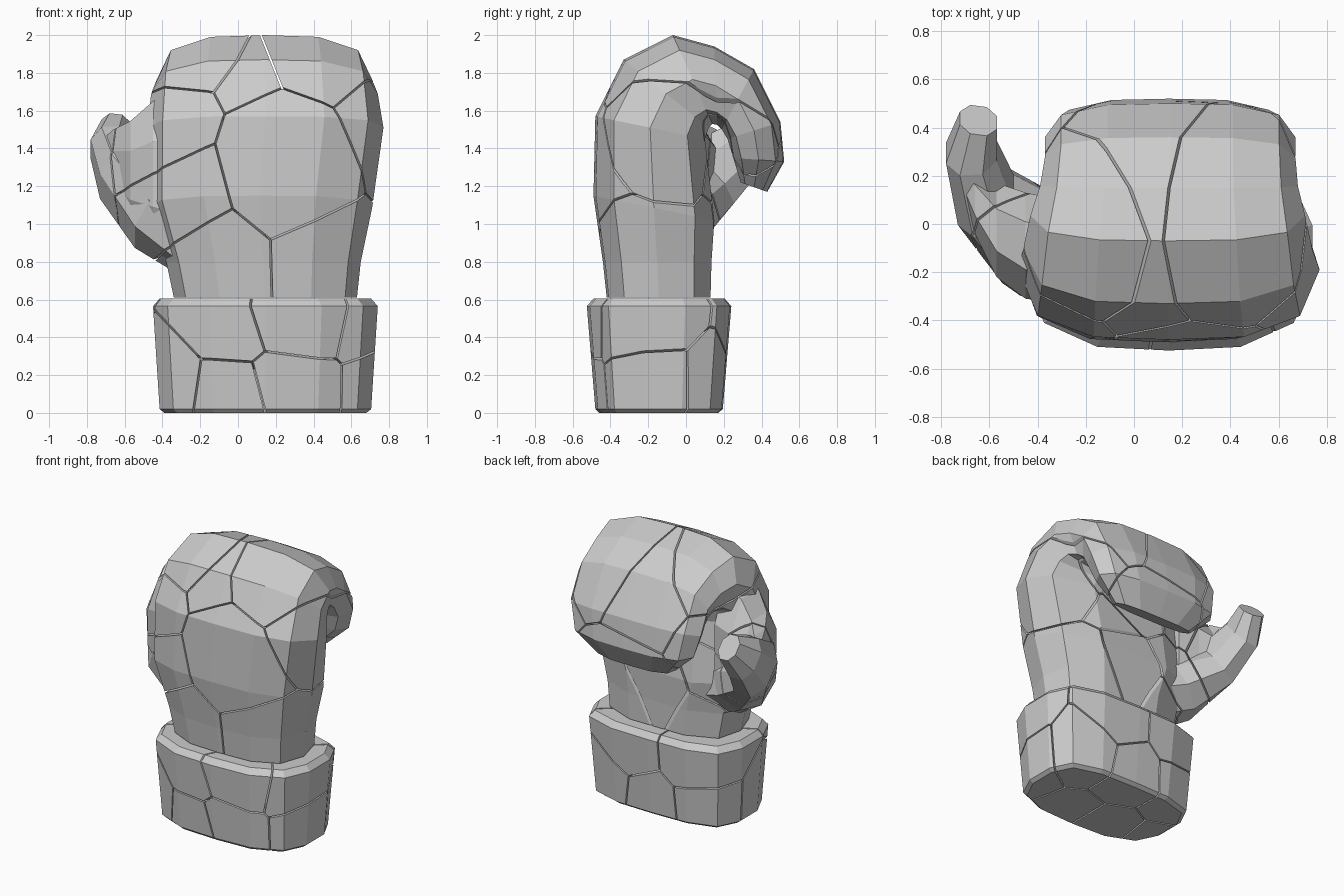
import bpy, bmesh
from mathutils import Vector

if "Cube" in bpy.data.objects:
    bpy.data.objects.remove(bpy.data.objects["Cube"])

GAP = 0.005  # half width of the cracks


def loft(name, rings):
    """Skin a list of closed rings and cap both ends."""
    bm = bmesh.new()
    vs = [[bm.verts.new(p) for p in r] for r in rings]
    n = len(vs[0])
    for a, b in zip(vs, vs[1:]):
        for i in range(n):
            j = (i + 1) % n
            bm.faces.new((a[i], a[j], b[j], b[i]))
    bm.faces.new(vs[0])
    bm.faces.new(vs[-1])
    bmesh.ops.recalc_face_normals(bm, faces=bm.faces[:])
    return to_object(name, bm)


def to_object(name, bm):
    me = bpy.data.meshes.new(name)
    bm.to_mesh(me)
    bm.free()
    ob = bpy.data.objects.new(name, me)
    bpy.context.collection.objects.link(ob)
    return ob


def boolean(target, other, op):
    """Return the evaluated boolean mesh without keeping the modifier."""
    m = target.modifiers.new("bool", 'BOOLEAN')
    m.operation, m.object, m.solver = op, other, 'EXACT'
    dg = bpy.context.evaluated_depsgraph_get()
    me = bpy.data.meshes.new_from_object(target.evaluated_get(dg))
    target.modifiers.remove(m)
    return me


def section(profile, outer, inner, x0, x1):
    """Rounded section: profile holds (side 0..1, depth 0..1), mirrored in x."""
    cx, hw = (x0 + x1) / 2, (x1 - x0) / 2
    full = profile + [(-s, t) for s, t in reversed(profile) if s > 0]
    return [(cx + s * hw, outer[0] + t * (inner[0] - outer[0]),
             outer[1] + t * (inner[1] - outer[1])) for s, t in full]


def fracture(ob, seeds, name):
    """Split an object into convex-cut pieces around the seeds."""
    for k, s in enumerate(seeds):
        s = Vector(s)
        bm = bmesh.new()
        bmesh.ops.create_cube(bm, size=6)
        for q in seeds:
            q = Vector(q)
            d = q - s
            if d.length < 1e-6:
                continue
            d.normalize()
            r = bmesh.ops.bisect_plane(
                bm, geom=bm.verts[:] + bm.edges[:] + bm.faces[:], dist=1e-6,
                plane_co=(s + q) / 2 - d * GAP, plane_no=d, clear_outer=True)
            cut = [e for e in r['geom_cut'] if isinstance(e, bmesh.types.BMEdge)]
            if len(cut) > 2:
                bmesh.ops.edgeloop_fill(bm, edges=cut)
        bmesh.ops.recalc_face_normals(bm, faces=bm.faces[:])
        cell = to_object("cell", bm)
        cell.hide_render = True
        me = boolean(ob, cell, 'INTERSECT')
        bpy.data.objects.remove(cell)
        if len(me.polygons):
            piece = bpy.data.objects.new(f"{name}_{k + 1}", me)
            bpy.context.collection.objects.link(piece)
    bpy.data.objects.remove(ob)


# Hand: wide section swept up the back, over the knuckles and down the fingers
hand_profile = [(0, 0), (.5, .02), (.87, .17), (1, .5), (.9, .84), (.45, 1), (0, 1)]
hand_rings = [
    ((-.42, .612), (.13, .612), -.34, .63),
    ((-.44, .80), (.135, .80), -.38, .65),
    ((-.49, 1.15), (.15, 1.02), -.48, .71),
    ((-.48, 1.57), (.10, 1.45), -.48, .77),
    ((-.33, 1.87), (.12, 1.51), -.46, .74),
    ((-.07, 2.0), (.14, 1.53), -.43, .71),
    ((.15, 1.94), (.165, 1.525), -.39, .68),
    ((.36, 1.82), (.19, 1.50), -.37, .67),
    ((.50, 1.54), (.22, 1.45), -.37, .67),
    ((.52, 1.33), (.25, 1.35), -.33, .62),
    ((.43, 1.17), (.29, 1.22), -.17, .46),
]
hand = loft("hand", [section(hand_profile, *r) for r in hand_rings])

# Thumb: tapering octagonal limb that bends outwards and back
OCT = [(1, .45), (.45, 1), (-.45, 1), (-1, .45), (-1, -.45), (-.45, -1), (.45, -1), (1, -.45)]
path = [((-.17, -.14, .90), .20, .20), ((-.41, -.08, 1.05), .20, .22),
        ((-.615, .10, 1.24), .13, .20), ((-.675, .30, 1.40), .105, .15),
        ((-.645, .43, 1.515), .078, .09)]
pts = [Vector(p[0]) for p in path]
rings = []
for i, (c, a, b) in enumerate(path):
    n = (pts[min(i + 1, 4)] - pts[max(i - 1, 0)]).normalized()
    u = Vector((1, 0, 0))
    u = (u - n * n.dot(u)).normalized()
    v = n.cross(u)
    rings.append([pts[i] + u * a * p + v * b * q for p, q in OCT])
thumb = loft("thumb", rings)

# Web: broad wedge filling the space between hand and thumb
web_rings = []
for x, y0, y1, z0, z1 in [(-.30, -.33, .10, .80, 1.72), (-.45, -.31, .13, .88, 1.65),
                          (-.57, -.22, .17, .97, 1.545), (-.66, -.04, .24, 1.09, 1.50),
                          (-.715, .12, .29, 1.20, 1.45)]:
    web_rings.append([(x, (y0 + y1) / 2 + p * (y1 - y0) / 2,
                       (z0 + z1) / 2 + q * (z1 - z0) / 2) for p, q in OCT])
web = loft("web", web_rings)

for part in (thumb, web):
    hand.data = boolean(hand, part, 'UNION')
    bpy.data.objects.remove(part)

fracture(hand, [
    (.02, .05, 1.60), (.24, -.22, 1.24), (.47, .05, 1.78), (.75, .0, 1.50),
    (.42, -.15, .82), (-.12, -.2, .80), (-.28, -.16, 1.10), (-.42, -.10, 1.45),
    (-.33, .0, 1.88), (.15, .40, .93), (-.62, .22, 1.34),
], "glove_hand")

# Cuff: rounded band with bevelled rim and base
cuff_profile = [(0, 0), (.5, .02), (.87, .15), (1, .38), (1, .68), (.87, .9), (.5, .99), (0, 1)]
cuff = loft("cuff", [section(cuff_profile, (y0, z), (y1, z), x0, x1) for z, y0, y1, x0, x1 in [
    (0, -.46, .17, -.39, .68), (.02, -.48, .195, -.415, .705),
    (.565, -.525, .24, -.45, .74), (.605, -.49, .205, -.415, .705)]])
fracture(cuff, [
    (-.0, -.25, .46), (.345, -.42, .56), (.62, -.22, .50), (-.38, -.25, .10),
    (-.03, -.3, .04), (.28, -.3, .12), (.74, -.2, .12), (-.2, .12, .48),
    (.32, .12, .47), (-.25, .1, .10), (.15, .12, .08), (.52, .12, .14),
], "glove_cuff")
